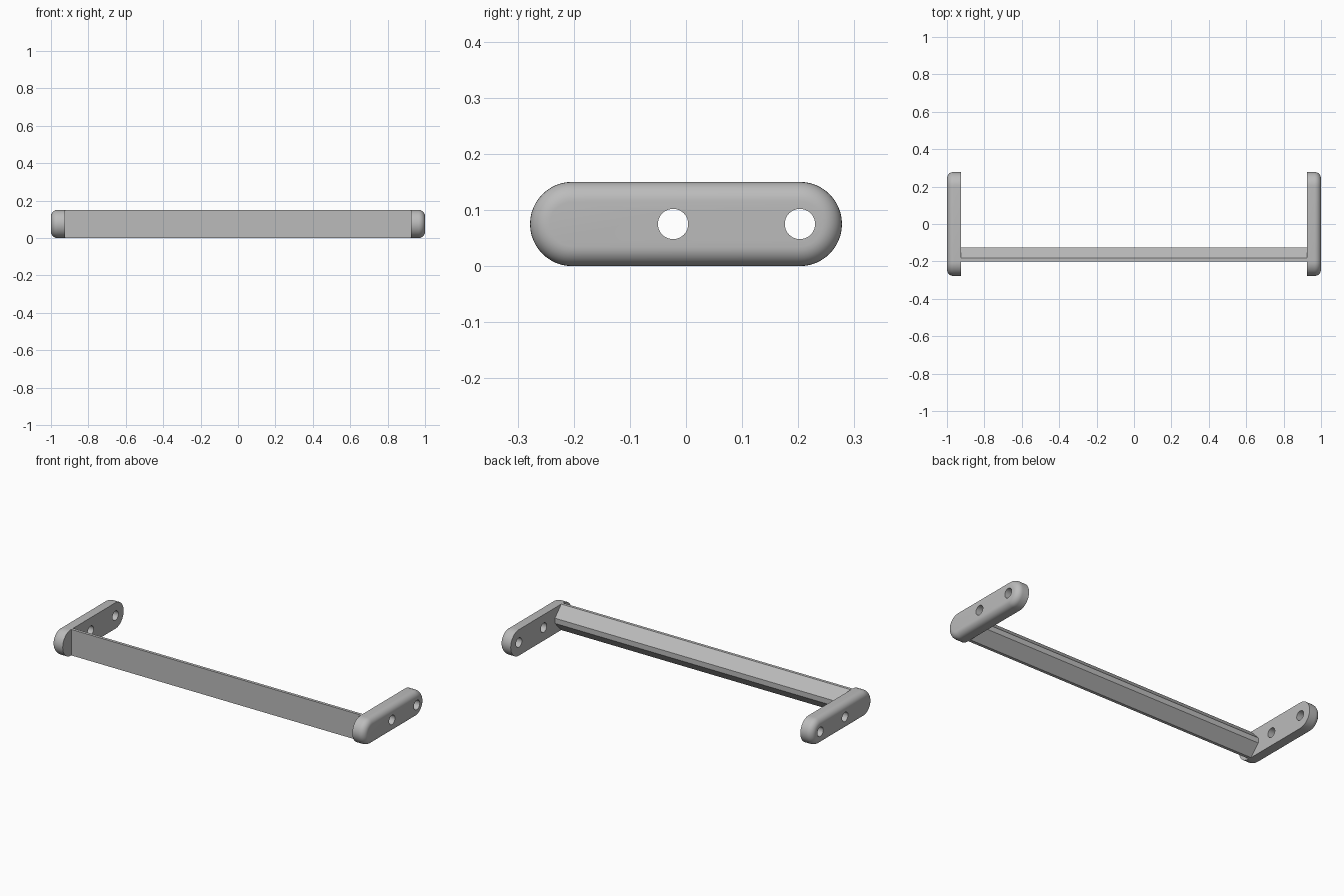
import bpy, bmesh
from math import cos, sin, pi, radians
from mathutils import Matrix

cube = bpy.data.objects.get("Cube")
if cube:
    bpy.data.objects.remove(cube, do_unlink=True)

RADIUS = 0.075      # half height of the end plates
CENTRE = 0.203      # centre of each rounded end
INNER, OUTER = 0.925, 1.0
HOLES = (-0.023, 0.203)

grey = bpy.data.materials.new("satin grey")
grey.use_nodes = True
colour = (0.5, 0.5, 0.5, 1)
grey.diffuse_color = colour
grey.node_tree.nodes["Principled BSDF"].inputs["Base Color"].default_value = colour


def make_object(name, bm):
    bmesh.ops.recalc_face_normals(bm, faces=bm.faces[:])
    mesh = bpy.data.meshes.new(name)
    bm.to_mesh(mesh)
    bm.free()
    mesh.materials.append(grey)
    obj = bpy.data.objects.new(name, mesh)
    bpy.context.collection.objects.link(obj)
    return obj


def extrude_profile(profile, x0, x1):
    """Sweep a closed (y, z) profile along x."""
    bm = bmesh.new()
    face = bm.faces.new([bm.verts.new((x0, y, z)) for y, z in profile])
    result = bmesh.ops.extrude_face_region(bm, geom=[face])
    verts = [v for v in result["geom"] if isinstance(v, bmesh.types.BMVert)]
    bmesh.ops.translate(bm, vec=(x1 - x0, 0, 0), verts=verts)
    return bm


def end_plate(name, side):
    # Capsule outline
    steps = 24
    outline = []
    for end in (1, -1):
        for i in range(steps + 1):
            a = -pi / 2 + pi * i / steps
            outline.append((end * (CENTRE + RADIUS * cos(a)),
                            RADIUS + end * RADIUS * sin(a)))
    bm = extrude_profile(outline, side * INNER, side * OUTER)

    # Rounded outer rim, sharp inner rim
    rim = [e for e in bm.edges
           if all(abs(abs(v.co.x) - OUTER) < 1e-4 for v in e.verts)]
    bmesh.ops.bevel(bm, geom=rim, offset=0.035, segments=8,
                    profile=0.5, affect='EDGES')
    plate = make_object(name, bm)

    # Two screw holes
    bm = bmesh.new()
    for y in HOLES:
        place = (Matrix.Translation((side * (INNER + OUTER) / 2, y, RADIUS))
                 @ Matrix.Rotation(pi / 2, 4, 'Y'))
        bmesh.ops.create_cone(bm, cap_ends=True, segments=40, radius1=0.027,
                              radius2=0.027, depth=0.2, matrix=place)
    cutter = make_object("hole_cutter", bm)
    cutter.hide_render = True
    cut = plate.modifiers.new("holes", 'BOOLEAN')
    cut.operation = 'DIFFERENCE'
    cut.solver = 'EXACT'
    cut.object = cutter
    bpy.ops.object.select_all(action='DESELECT')
    plate.select_set(True)
    bpy.context.view_layer.objects.active = plate
    bpy.ops.object.modifier_apply(modifier=cut.name)
    bpy.data.objects.remove(cutter, do_unlink=True)
    bpy.ops.object.shade_smooth_by_angle(angle=radians(35))


end_plate("left_end_plate", 1)
end_plate("right_end_plate", -1)

# Cross bar: flat front, narrow lips, slopes meeting a narrow back face
half = [(-0.2, 0.15), (-0.183, 0.15), (-0.126, 0.09)]
profile = half + [(y, 0.15 - z) for y, z in reversed(half)]
make_object("cross_bar", extrude_profile(profile, -INNER, INNER))
